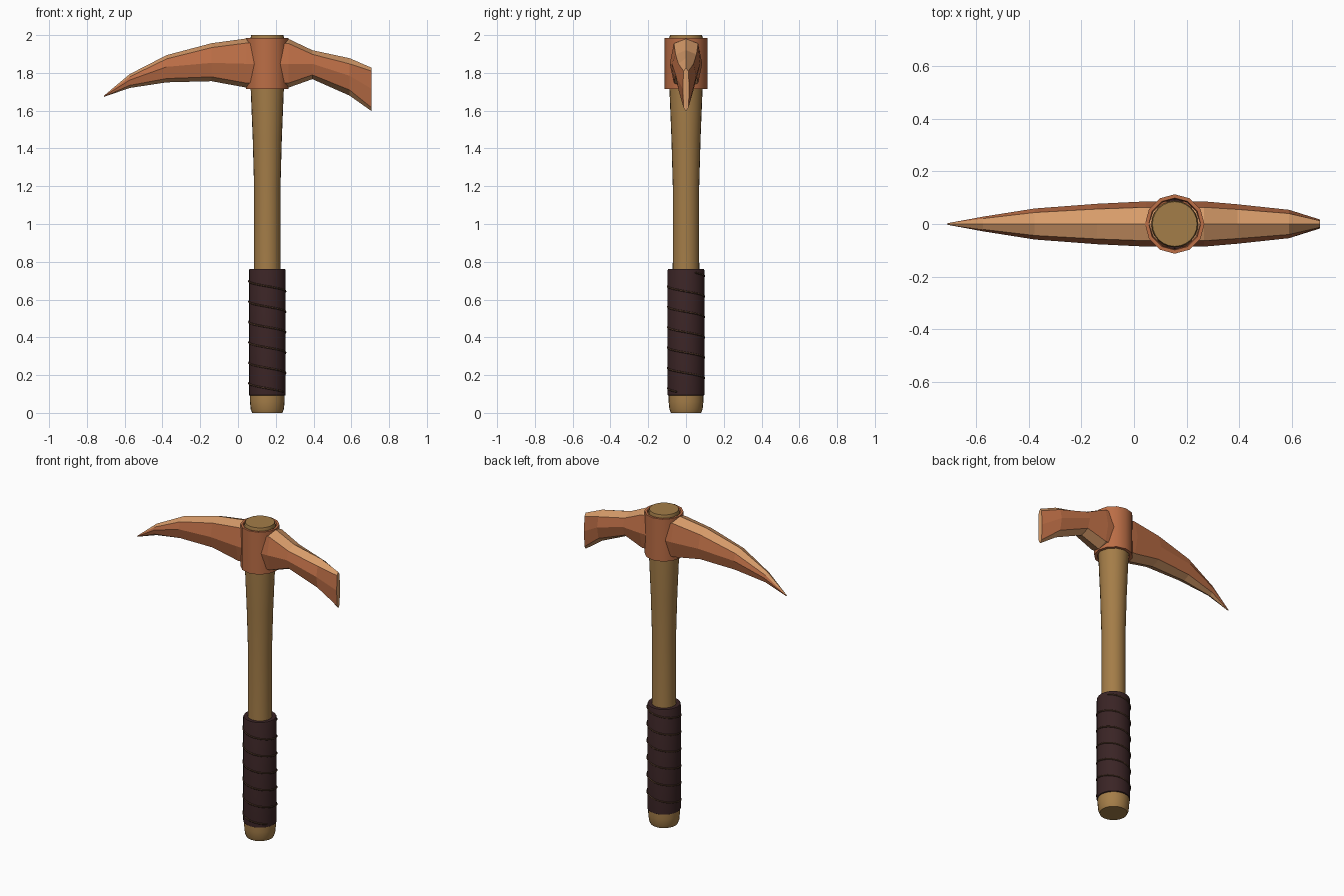
import bpy, bmesh, math

if "Cube" in bpy.data.objects:
    bpy.data.objects.remove(bpy.data.objects["Cube"])

AXIS_X = 0.155  # handle axis


def material(name, rgb):
    """Flat colour given as sRGB 0-255, stored as linear."""
    lin = [((c / 255 + 0.055) / 1.055) ** 2.4 for c in rgb]
    m = bpy.data.materials.new(name)
    m.diffuse_color = (*lin, 1)
    m.use_nodes = True
    m.node_tree.nodes["Principled BSDF"].inputs["Base Color"].default_value = m.diffuse_color
    return m


COPPER = material("copper", (188, 110, 70))
EDGE = material("pale copper edge", (216, 156, 106))
WOOD = material("wood", (164, 125, 72))
LEATHER = material("dark leather", (58, 36, 37))
CORD = material("brown cord", (70, 48, 34))


def finish(name, bm, mats, smooth=None):
    bmesh.ops.recalc_face_normals(bm, faces=bm.faces)
    me = bpy.data.meshes.new(name)
    bm.to_mesh(me)
    bm.free()
    for m in mats:
        me.materials.append(m)
    if smooth:
        me.shade_smooth()
        me.set_sharp_from_angle(angle=math.radians(smooth))
    ob = bpy.data.objects.new(name, me)
    bpy.context.collection.objects.link(ob)
    return ob


def loft(bm, rings, closed=False):
    """Bridge rings of points; cap both ends unless the loft is closed."""
    vs = [[bm.verts.new(p) for p in r] for r in rings]
    n = len(vs[0])
    for a, b in zip(vs, vs[1:] + (vs[:1] if closed else [])):
        for i in range(n):
            j = (i + 1) % n
            bm.faces.new((a[i], a[j], b[j], b[i]))
    if not closed:
        bm.faces.new(vs[0])
        bm.faces.new(vs[-1])


def turned(name, profile, sides, mat, smooth, closed=False):
    """Revolve (radius, z) points about the handle axis."""
    bm = bmesh.new()
    loft(bm, [[(AXIS_X + r * math.cos(2 * math.pi * i / sides),
                r * math.sin(2 * math.pi * i / sides), z)
               for i in range(sides)] for r, z in profile], closed)
    return finish(name, bm, [mat], smooth)


# Wooden handle, flared towards the head and the butt
turned("handle", [(0.080, 0), (0.088, 0.02), (0.092, 0.06), (0.092, 0.10),
                  (0.075, 0.60), (0.070, 0.80), (0.070, 1.20), (0.077, 1.45),
                  (0.088, 1.72), (0.089, 1.985), (0.085, 2.0)], 24, WOOD, 50)

# Leather grip sleeve
turned("grip", [(0.090, 0.09), (0.097, 0.094), (0.097, 0.755), (0.094, 0.762),
                (0.065, 0.762)], 24, LEATHER, 40)

# Spiral cord around the grip
cu = bpy.data.curves.new("grip_cord", 'CURVE')
cu.dimensions = '3D'
cu.bevel_depth = 0.005
cu.bevel_resolution = 1
cu.use_fill_caps = True
pts = []
for i in range(-16, 125):
    t = i / 24
    a = -math.pi / 2 + 2 * math.pi * t
    pts.append((AXIS_X + 0.097 * math.cos(a), 0.097 * math.sin(a), 0.67 - 0.108 * t, 1))
sp = cu.splines.new('POLY')
sp.points.add(len(pts) - 1)
for p, co in zip(sp.points, pts):
    p.co = co
cu.materials.append(CORD)
bpy.context.collection.objects.link(bpy.data.objects.new("grip_cord", cu))

# Metal collar tube around the handle top
turned("collar", [(0.095, 1.715), (0.113, 1.715), (0.113, 1.985), (0.099, 1.985),
                  (0.095, 1.965)], 12, COPPER, 40, closed=True)

# Pick head: octagonal sections (x, top, mid, bottom, half width, shoulder drop)
sections = [
    (-0.71, 1.679, 1.676, 1.673, 0.003, 0.001),
    (-0.574, 1.793, 1.762, 1.72, 0.028, 0.014),
    (-0.378, 1.894, 1.832, 1.75, 0.059, 0.02),
    (-0.14, 1.957, 1.853, 1.756, 0.077, 0.023),
    (0.045, 1.982, 1.848, 1.722, 0.086, 0.024),
    (0.267, 1.980, 1.848, 1.722, 0.086, 0.024),
    (0.394, 1.920, 1.848, 1.767, 0.075, 0.022),
    (0.59, 1.878, 1.785, 1.68, 0.054, 0.03),
    (0.708, 1.827, 1.715, 1.597, 0.017, 0.018),
]
bm = bmesh.new()
rings = []
for x, top, mid, bot, w, s in sections:
    k = 0.74 * w
    rings.append([(x, 0, top), (x, k, top - s), (x, w, mid), (x, k, bot + s),
                  (x, 0, bot), (x, -k, bot + s), (x, -w, mid), (x, -k, top - s)])
loft(bm, rings)
bmesh.ops.recalc_face_normals(bm, faces=bm.faces)
# Ridge faces (touching the y = 0 edge) and the end face are paler
for f in bm.faces:
    if any(abs(v.co.y) < 1e-6 for v in f.verts):
        f.material_index = 1
finish("pick_head", bm, [COPPER, EDGE])
